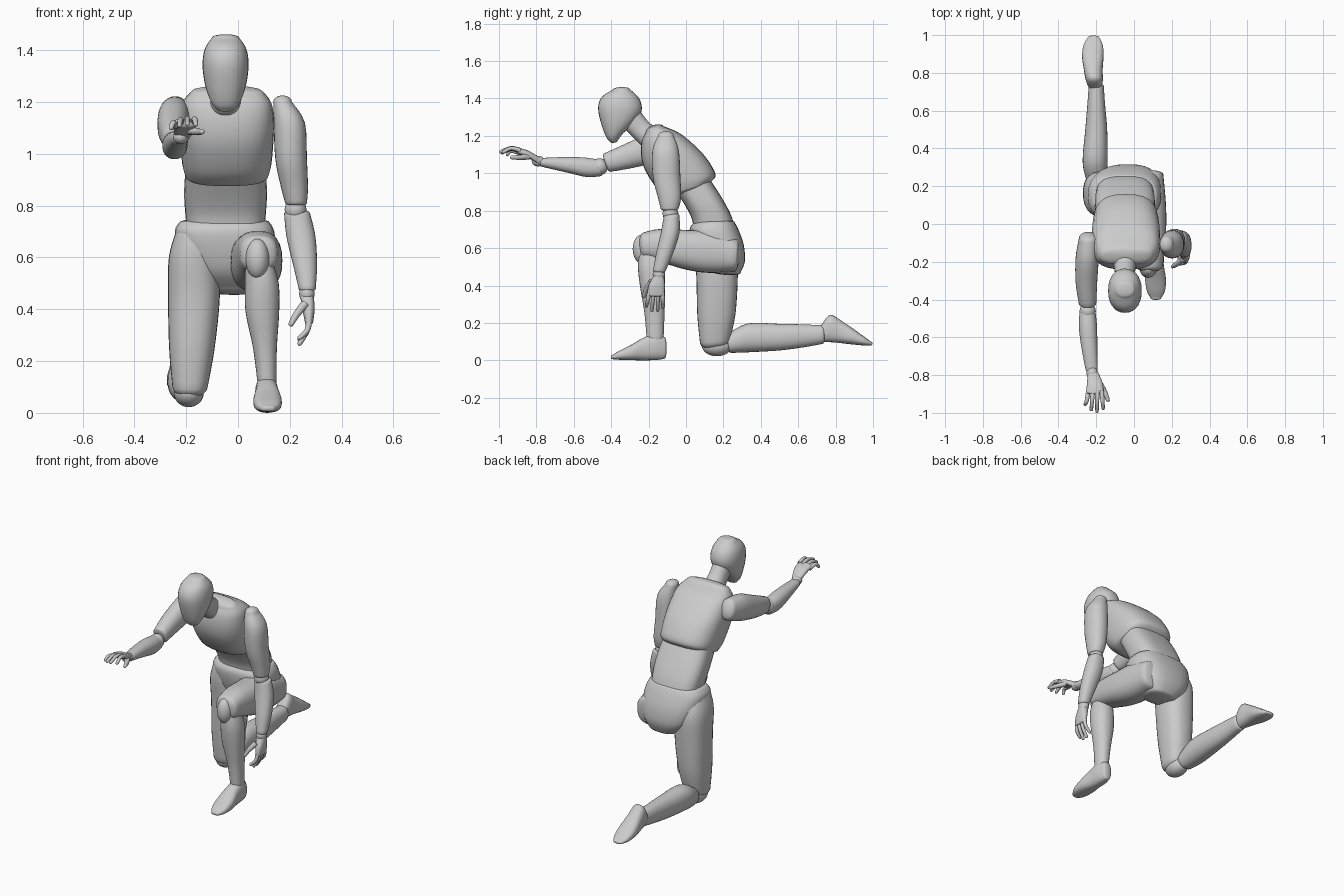
import bpy, bmesh
from math import sin, cos, pi, copysign, radians
from mathutils import Vector

SIDES = 28


def finish(name, rings):
    """Skin a list of point rings into one closed, smooth object."""
    bm = bmesh.new()
    loops = [[bm.verts.new(p) for p in r] for r in rings]
    n = len(loops[0])
    for a, b in zip(loops, loops[1:]):
        for i in range(n):
            j = (i + 1) % n
            bm.faces.new((a[i], a[j], b[j], b[i]))
    bm.faces.new(loops[0])
    bm.faces.new(loops[-1])
    bmesh.ops.recalc_face_normals(bm, faces=bm.faces)
    me = bpy.data.meshes.new(name)
    bm.to_mesh(me)
    bm.free()
    ob = bpy.data.objects.new(name, me)
    bpy.context.collection.objects.link(ob)
    bpy.ops.object.select_all(action='DESELECT')
    bpy.context.view_layer.objects.active = ob
    ob.select_set(True)
    bpy.ops.object.shade_smooth_by_angle(angle=radians(40))
    return ob


def catmull(secs, steps):
    """Smoothly interpolate section tuples."""
    vs = [Vector(s) for s in secs]
    out = []
    for i in range(len(vs) - 1):
        p0, p1, p2, p3 = vs[max(i - 1, 0)], vs[i], vs[i + 1], vs[min(i + 2, len(vs) - 1)]
        for k in range(steps):
            t = k / steps
            out.append(0.5 * (2 * p1 + (p2 - p0) * t + (2 * p0 - 5 * p1 + 4 * p2 - p3) * t * t
                              + (3 * p1 - p0 - 3 * p2 + p3) * t ** 3))
    return out + [vs[-1]]


def body(name, secs, dome=(0.015, 0.015), power=2.2):
    """Sections are (y1, z1, y2, z2, x centre, half width): two side-outline points and a width."""
    secs = catmull(secs, 4)

    def parts(s):
        a, b = Vector((s[4], s[0], s[1])), Vector((s[4], s[2], s[3]))
        return (a + b) / 2, (b - a) / 2, s[5]

    def ring(c, v, rx, k=1.0):
        pts = []
        for i in range(SIDES):
            t = 2 * pi * i / SIDES
            cx = copysign(abs(cos(t)) ** (2 / power), cos(t))
            sx = copysign(abs(sin(t)) ** (2 / power), sin(t))
            pts.append(c + Vector((rx * k * cx, 0, 0)) + v * (k * sx))
        return pts

    def cap(s, nxt, d):
        c, v, rx = parts(s)
        n = Vector((0, -v.z, v.y)).normalized()
        if n.dot(c - parts(nxt)[0]) < 0:
            n = -n
        return [ring(c + n * d * sin(a), v, rx, cos(a)) for a in (0.35, 0.7, 1.05, 1.3, 1.5)]

    rings = cap(secs[0], secs[1], dome[0])[::-1]
    rings += [ring(*parts(s)) for s in secs]
    rings += cap(secs[-1], secs[-2], dome[1])
    return finish(name, rings)


def ball(name, c, r):
    rings = []
    for k in range(1, 16):
        a = pi * k / 16
        rings.append([Vector(c) + Vector((r[0] * sin(a) * cos(t), r[1] * sin(a) * sin(t), -r[2] * cos(a)))
                      for t in (2 * pi * i / SIDES for i in range(SIDES))])
    return finish(name, rings)


def finger(name, pts, r0, r1):
    """Tapered round tube with a rounded tip."""
    ps = catmull(pts, 4)
    n = len(ps) - 1
    rad = [r0 + (r1 - r0) * i / n for i in range(n + 1)]
    d = (ps[-1] - ps[-2]).normalized()
    end = ps[-1].copy()
    for a in (0.5, 1.0, 1.45):
        ps.append(end + d * r1 * sin(a))
        rad.append(r1 * cos(a))
    rings = []
    for i, (p, r) in enumerate(zip(ps, rad)):
        t = ps[min(i + 1, len(ps) - 1)] - ps[max(i - 1, 0)]
        q = t.to_track_quat('Z', 'Y')
        rings.append([p + q @ Vector((r * cos(2 * pi * k / 12), r * sin(2 * pi * k / 12), 0)) for k in range(12)])
    return finish(name, rings)


# Head and neck
body("head", [(-.39, 1.448, -.30, 1.45, -.048, .052), (-.448, 1.41, -.25, 1.40, -.048, .080),
              (-.470, 1.35, -.237, 1.335, -.048, .089), (-.452, 1.26, -.275, 1.27, -.048, .079),
              (-.425, 1.19, -.335, 1.215, -.048, .057), (-.405, 1.168, -.365, 1.175, -.048, .034)],
     (.012, .008))
body("neck", [(-.36, 1.27, -.25, 1.34, -.048, .055), (-.30, 1.21, -.20, 1.275, -.048, .054),
              (-.24, 1.15, -.13, 1.22, -.048, .065)])

# Torso
body("chest", [(-.10, .880, .135, .955, -.043, .160), (-.16, .925, .158, .995, -.043, .172),
               (-.220, 1.02, .110, 1.08, -.043, .180), (-.240, 1.10, .045, 1.15, -.043, .182),
               (-.235, 1.175, -.035, 1.215, -.043, .172), (-.215, 1.22, -.12, 1.252, -.043, .140)],
     (.02, .022), 2.7)
body("waist", [(-.05, .90, .12, .98, -.048, .155), (0, .82, .185, .88, -.048, .160),
               (.03, .76, .235, .79, -.048, .156), (.04, .71, .26, .72, -.048, .150)], power=3)
body("pelvis", [(.04, .735, .258, .742, -.052, .172), (.02, .70, .280, .70, -.052, .192),
                (.03, .62, .308, .62, -.042, .186), (.06, .54, .315, .53, -.03, .158),
                (.12, .48, .29, .465, -.015, .10)], (.01, .015), 2.7)

# Raised leg (bent in front)
body("left_thigh", [(.27, .65, .26, .475, .07, .085), (.12, .692, .12, .468, .07, .098),
                    (0, .697, 0, .485, .073, .098), (-.14, .702, -.12, .52, .078, .085),
                    (-.225, .685, -.22, .545, .080, .072)], (.02, .03), 2.5)
ball("left_knee", (.075, -.235, .595), (.046, .05, .078))
body("left_shin", [(-.25, .59, -.14, .59, .08, .052), (-.257, .50, -.115, .50, .092, .065),
                   (-.245, .39, -.113, .39, .094, .065), (-.222, .25, -.115, .25, .104, .046),
                   (-.21, .11, -.12, .11, .112, .036)])
body("left_foot", [(-.115, .125, -.115, .008, .112, .030), (-.16, .142, -.16, .002, .110, .043),
                   (-.22, .125, -.22, 0, .112, .046), (-.29, .085, -.29, .001, .114, .055),
                   (-.355, .052, -.355, .003, .116, .048), (-.392, .03, -.392, .006, .116, .028)],
     (.012, .01), 2.5)

# Kneeling leg (shin on the ground behind)
body("right_thigh", [(.045, .69, .23, .71, -.165, .075), (.04, .60, .275, .60, -.172, .095),
                     (.055, .45, .277, .45, -.17, .100), (.06, .25, .265, .25, -.178, .088),
                     (.075, .09, .235, .11, -.185, .068)], (.02, .04), 2.4)
ball("right_knee", (-.19, .165, .078), (.058, .08, .056))
body("right_shin", [(.22, .14, .24, .04, -.20, .052), (.33, .197, .33, .043, -.206, .066),
                    (.50, .195, .50, .053, -.20, .058), (.63, .192, .63, .07, -.20, .047),
                    (.73, .187, .73, .088, -.20, .040)])
body("right_foot", [(.72, .185, .715, .095, -.205, .032), (.77, .243, .75, .098, -.21, .045),
                    (.83, .212, .81, .094, -.216, .050), (.90, .165, .88, .086, -.218, .057),
                    (.955, .125, .945, .080, -.216, .050), (.99, .10, .985, .080, -.214, .03)],
     (.01, .01), 2.5)

# Hanging arm
body("left_upper_arm", [(-.15, 1.20, -.065, 1.20, .172, .036), (-.18, 1.12, -.038, 1.12, .198, .060),
                        (-.177, .98, -.03, .98, .205, .061), (-.15, .87, -.026, .87, .218, .052),
                        (-.135, .81, -.04, .81, .224, .042)], (.025, .012))
ball("left_elbow", (.222, -.083, .785), (.042, .042, .045))
body("left_forearm", [(-.12, .765, -.035, .775, .228, .050), (-.135, .68, -.035, .68, .243, .056),
                      (-.16, .57, -.07, .57, .259, .046), (-.176, .48, -.108, .48, .267, .033)])
ball("left_wrist", (.266, -.145, .46), (.03, .033, .035))
body("left_palm", [(-.175, .45, -.118, .45, .266, .026), (-.20, .40, -.113, .405, .272, .024),
                   (-.208, .35, -.115, .35, .274, .016)], (.01, .01), 2.5)
for i, (y, yt, zt) in enumerate([(-.197, -.212, .29), (-.173, -.182, .268),
                                 (-.149, -.152, .268), (-.126, -.122, .285)]):
    finger(f"left_finger_{i + 1}", [(.274, y, .36), (.268, (y + yt) / 2, .32), (.238, yt, zt)], .0125, .009)
finger("left_thumb", [(.258, -.185, .42), (.226, -.212, .38), (.205, -.225, .343)], .017, .010)

# Reaching arm
body("right_upper_arm", [(-.10, 1.222, -.055, 1.10, -.242, .050), (-.20, 1.212, -.155, 1.06, -.248, .061),
                         (-.33, 1.155, -.29, 1.028, -.252, .057), (-.44, 1.105, -.405, 1.008, -.246, .046)],
     (.03, .012))
ball("right_elbow", (-.245, -.462, 1.035), (.043, .045, .045))
body("right_forearm", [(-.475, 1.075, -.455, .985, -.246, .042), (-.55, 1.085, -.53, .98, -.244, .048),
                       (-.65, 1.087, -.64, 1.005, -.237, .043), (-.775, 1.082, -.77, 1.035, -.224, .032)])
ball("right_wrist", (-.221, -.79, 1.065), (.03, .035, .028))
body("right_palm", [(-.79, 1.09, -.785, 1.045, -.216, .028), (-.845, 1.122, -.835, 1.078, -.208, .041),
                    (-.895, 1.135, -.89, 1.10, -.206, .046)], (.01, .01), 2.5)
for i, (x, xt, yt, z) in enumerate([(-.242, -.258, -.955, 1.108), (-.218, -.226, -.982, 1.118),
                                    (-.194, -.196, -.991, 1.123), (-.171, -.163, -.975, 1.122)]):
    finger(f"right_finger_{i + 1}", [(x, -.885, z), ((x + xt) / 2, -.935, z + .012), (xt, yt, z - .008)],
           .0125, .009)
finger("right_thumb", [(-.185, -.84, 1.09), (-.157, -.885, 1.085), (-.138, -.932, 1.085)], .017, .010)
